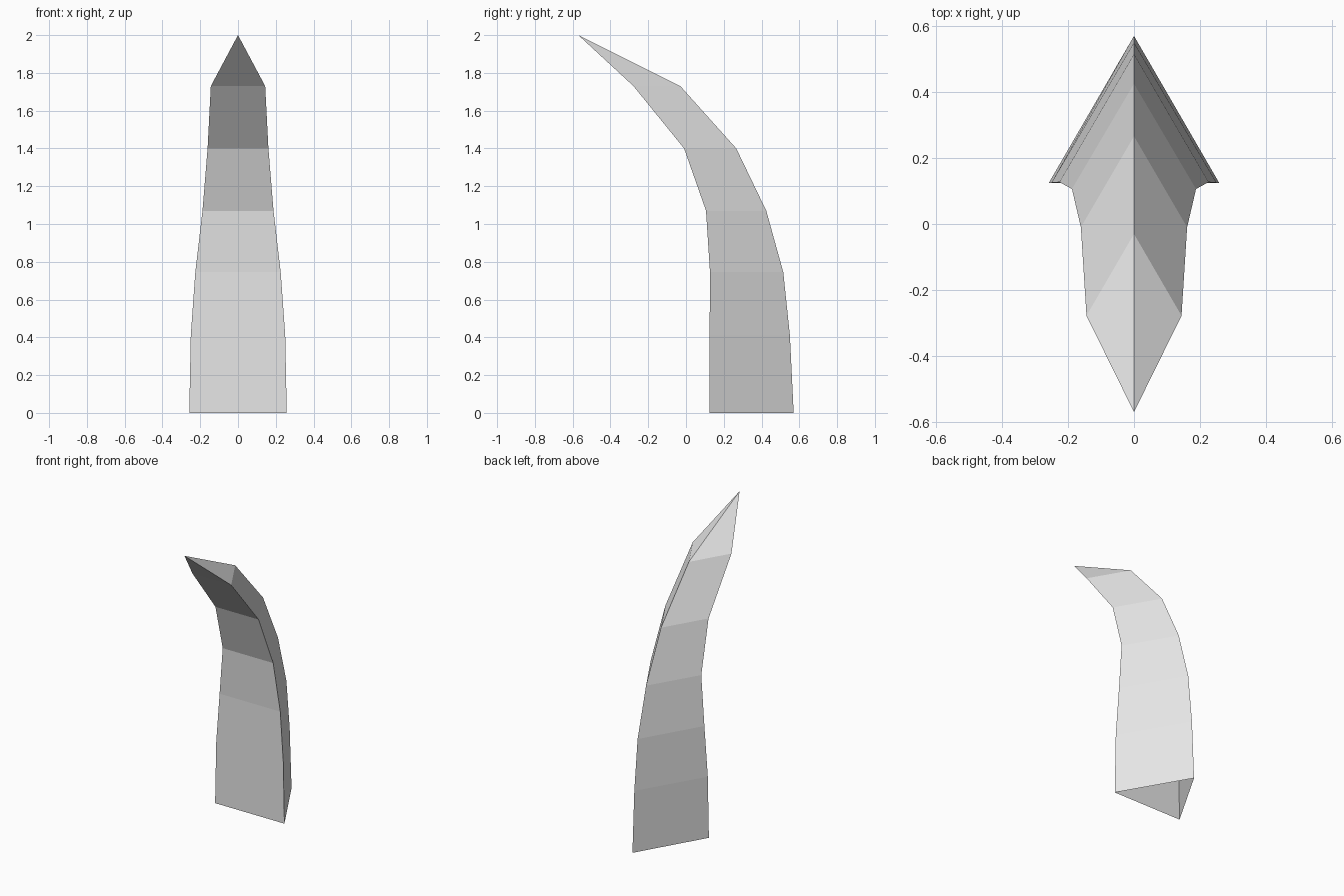
import bpy
import bmesh

cube = bpy.data.objects.get("Cube")
if cube:
    bpy.data.objects.remove(cube, do_unlink=True)

# Horizontal triangular sections: height, half width, front y, back y
SECTIONS = [
    (0.0, 0.258, 0.125, 0.57),
    (0.41, 0.25, 0.125, 0.55),
    (0.745, 0.226, 0.127, 0.515),
    (1.07, 0.188, 0.106, 0.425),
    (1.40, 0.161, -0.01, 0.266),
    (1.73, 0.144, -0.278, -0.03),
]
TIP = (0, -0.57, 2.0)

bone = bpy.data.materials.new("light grey")
bone.use_nodes = True
GREY = (0.8, 0.8, 0.8, 1)
bone.diffuse_color = GREY
bone.node_tree.nodes["Principled BSDF"].inputs["Base Color"].default_value = GREY

bm = bmesh.new()
rings = [[bm.verts.new(p) for p in ((-w, front, z), (w, front, z), (0, back, z))]
         for z, w, front, back in SECTIONS]

# Curved body, open at the base
for low, high in zip(rings, rings[1:]):
    for i in range(3):
        j = (i + 1) % 3
        bm.faces.new((low[i], low[j], high[j], high[i]))

# Pointed end
tip = bm.verts.new(TIP)
for i in range(3):
    bm.faces.new((rings[-1][i], rings[-1][(i + 1) % 3], tip))

mesh = bpy.data.meshes.new("curved_spike")
bm.to_mesh(mesh)
bm.free()
mesh.materials.append(bone)
spike = bpy.data.objects.new("curved_spike", mesh)
bpy.context.collection.objects.link(spike)
